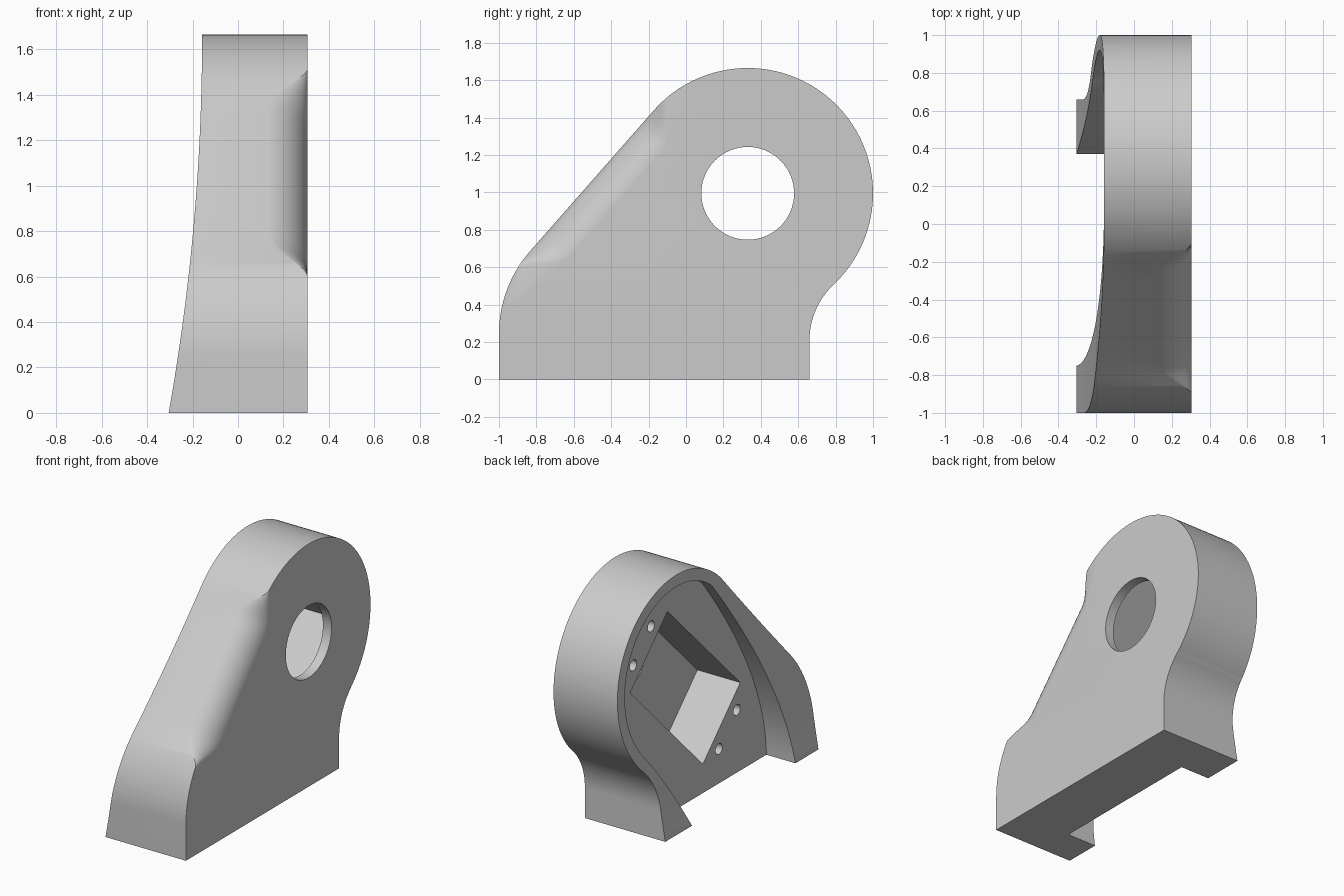
import bpy, bmesh
from math import sin, cos, pi, radians, sqrt
from mathutils import Vector

cube = bpy.data.objects.get("Cube")
if cube:
    bpy.data.objects.remove(cube, do_unlink=True)

grey = bpy.data.materials.new("plain grey")
grey.use_nodes = True
grey.diffuse_color = (0.6, 0.6, 0.6, 1)
grey.node_tree.nodes["Principled BSDF"].inputs["Base Color"].default_value = (0.6, 0.6, 0.6, 1)

HALF = 0.305                 # half thickness
EYE = Vector((0.33, 0.995))  # centre of the round head in (y, z)
HEAD = 0.67                  # head radius
FLOOR = -0.085               # recess floor


def arc(centre, r, a0, a1, n):
    return [Vector((centre[0] + r * cos(radians(a0 + (a1 - a0) * i / n)),
                    centre[1] + r * sin(radians(a0 + (a1 - a0) * i / n)))) for i in range(n + 1)]


def bezier(p, q, r, s, n=24):
    p, q, r, s = map(Vector, (p, q, r, s))
    return [p * (1 - t) ** 3 + q * 3 * t * (1 - t) ** 2 + r * 3 * t * t * (1 - t) + s * t ** 3
            for t in (i / n for i in range(n + 1))]


def loft(name, rings):
    """Closed solid through equal rings of 3D points."""
    bm = bmesh.new()
    loops = [[bm.verts.new(p) for p in ring] for ring in rings]
    for a, b in zip(loops, loops[1:]):
        for i in range(len(a)):
            j = (i + 1) % len(a)
            bm.faces.new((a[i], a[j], b[j], b[i]))
    bm.faces.new(loops[0])
    bm.faces.new(loops[-1])
    bmesh.ops.recalc_face_normals(bm, faces=bm.faces[:])
    mesh = bpy.data.meshes.new(name)
    bm.to_mesh(mesh)
    bm.free()
    mesh.materials.append(grey)
    ob = bpy.data.objects.new(name, mesh)
    bpy.context.collection.objects.link(ob)
    return ob


def prism(name, outline, x0, x1):
    """Extrude a (y, z) outline along x."""
    return loft(name, [[(x, p[0], p[1]) for p in outline] for x in (x0, x1)])


def cut(target, cutter):
    cutter.hide_render = True
    mod = target.modifiers.new("cut", "BOOLEAN")
    mod.operation = "DIFFERENCE"
    mod.solver = "EXACT"
    mod.object = cutter
    bpy.context.view_layer.objects.active = target
    bpy.ops.object.modifier_apply(modifier=mod.name)
    bpy.data.objects.remove(cutter, do_unlink=True)


# Body: foot, concave heel, round head, slanted edge and rounded toe
slant = 138.7
outline = [Vector((-1, 0)), Vector((0.66, 0))]
outline += arc((1.07, 0.208), 0.41, 180, 133, 16)
outline += arc(EYE, HEAD, -46.5, slant, 72)
outline += arc((-0.33, 0.244), HEAD, slant, 180, 20)
body = prism("bracket_body", outline, -HALF, HALF)

# Curved open side, thinner toward the top
sweep = [(-0.158 - 0.147 * ((1.66 - z) / 1.66) ** 2, z)
         for z in (-0.05 + 1.75 * i / 40 for i in range(41))]
sweep += [(-0.6, 1.7), (-0.6, -0.05)]
cut(body, loft("side_cutter", [[(x, y, z) for x, z in sweep] for y in (-1.2, 1.2)]))

# Recess inside the rim, open at the foot
recess = [(-0.75, -0.1), (0.37, -0.1)]
recess += bezier((0.37, 0), (0.52, 0.28), (0.66, 0.48), (0.775, 0.605))
recess += arc(EYE, 0.59, -39, 131, 60)
recess += bezier((-0.06, 1.435), (-0.42, 0.98), (-0.74, 0.45), (-0.75, 0))
cut(body, prism("recess_cutter", recess, -0.6, FLOOR))

# Diagonal pocket, main bore and four screw holes
along = Vector((1, 1)).normalized()
across = Vector((-1, 1)).normalized()
pocket = [EYE + along * a + across * b
          for a, b in ((0.275, 0.286), (0.275, -0.286), (-0.84, -0.286), (-0.84, 0.286))]
cut(body, prism("pocket_cutter", pocket, -0.5, 0.24))
cut(body, prism("bore_cutter", arc(EYE, 0.248, 0, 354.375, 63), 0.1, 0.5))
for a in (0.376, -0.937):
    for b in (0.137, -0.137):
        cut(body, prism("screw_cutter", arc(EYE + along * a + across * b, 0.037, 0, 345, 23),
                        -0.3, 0.1))

# Rounded relief on the slanted edge, fading out at both ends
top = EYE + HEAD * Vector((cos(radians(slant)), sin(radians(slant))))
toe = Vector((-0.33, 0.244)) + HEAD * Vector((cos(radians(slant)), sin(radians(slant))))
run = (top - toe).normalized()
inward = Vector((run.y, -run.x))
start, end = toe - run * 0.14, top + run * 0.14
length = (end - start).length
rings = []
for i in range(49):
    s = length * (1 - cos(pi * i / 48)) / 2
    t = min(1, min(s, length - s) / 0.26)
    r = 0.004 + 0.19 * t * t * (3 - 2 * t)
    section = [(HALF - r, -0.06), (0.4, -0.06), (0.4, r)]
    section += [(HALF + 0.001 - r + r * sin(a), r - 0.002 - r * cos(a))
                for a in (pi / 2 * (1 - k / 14) for k in range(15))]
    base = start + run * s
    rings.append([(x, *(base + inward * d)) for x, d in section])
cut(body, loft("relief_cutter", rings))

# Smooth curves with crisp edges
bpy.ops.object.select_all(action="DESELECT")
body.select_set(True)
bpy.context.view_layer.objects.active = body
bpy.ops.object.shade_smooth_by_angle(angle=radians(25))
